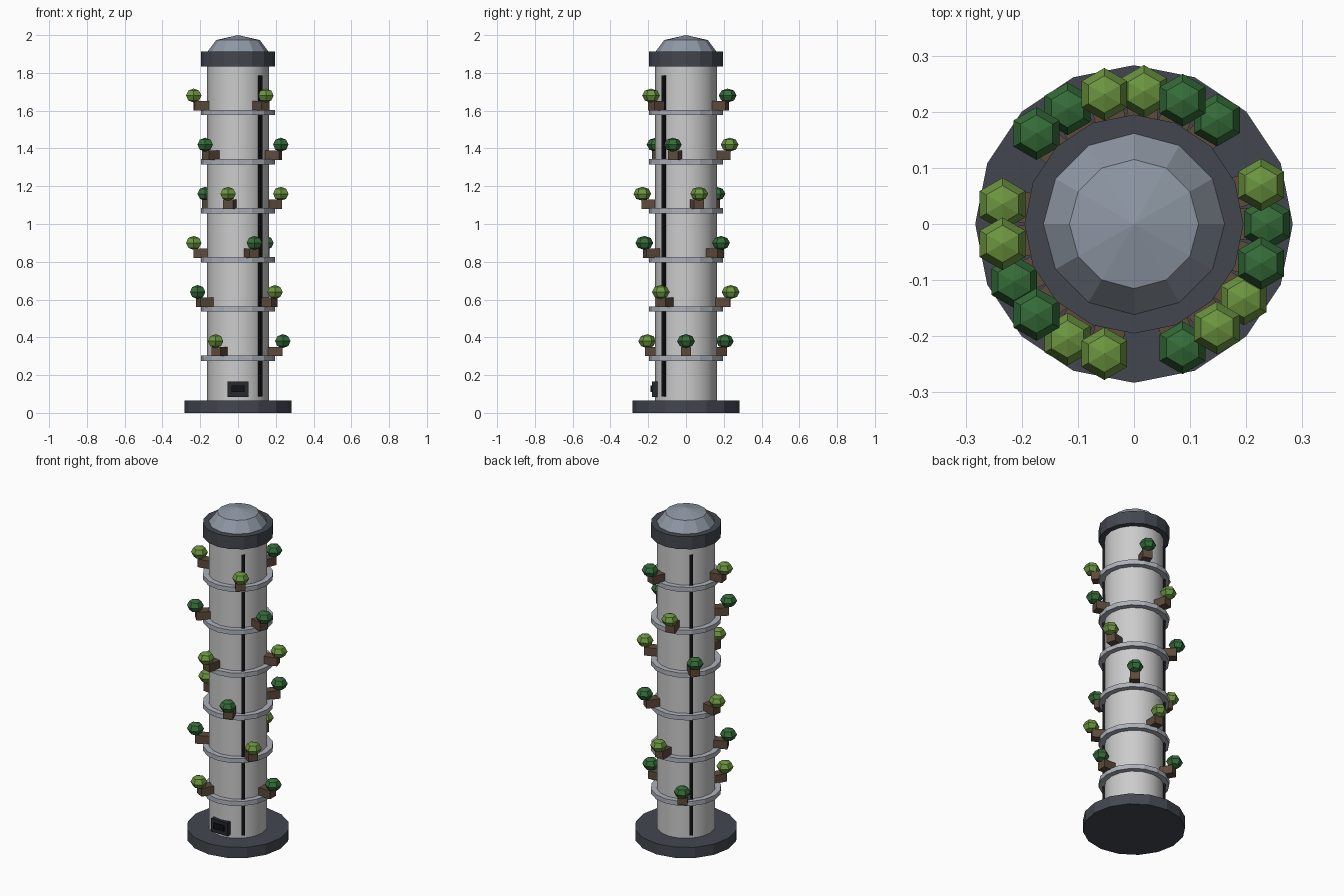
import bpy, bmesh
from math import sin, cos, pi, radians
from mathutils import Matrix, Vector

if "Cube" in bpy.data.objects:
    bpy.data.objects.remove(bpy.data.objects["Cube"])


def mat(name, r, g, b):
    m = bpy.data.materials.new(name)
    m.diffuse_color = (r, g, b, 1)
    m.use_nodes = True
    m.node_tree.nodes["Principled BSDF"].inputs["Base Color"].default_value = m.diffuse_color
    return m


SLATE = mat("slate", 0.055, 0.063, 0.078)
WHITE = mat("white", 0.75, 0.75, 0.76)
STEEL = mat("steel", 0.42, 0.44, 0.49)
DOME = mat("dome_grey", 0.27, 0.31, 0.37)
BLACK = mat("black", 0.006, 0.006, 0.008)
CHARCOAL = mat("charcoal", 0.02, 0.022, 0.026)
BROWN = mat("brown", 0.11, 0.07, 0.045)
LEAF = {"D": mat("dark_leaf", 0.035, 0.15, 0.04), "L": mat("light_leaf", 0.15, 0.3, 0.05)}


def finish(name, bm, material):
    bmesh.ops.recalc_face_normals(bm, faces=bm.faces)
    me = bpy.data.meshes.new(name)
    bm.to_mesh(me)
    bm.free()
    me.materials.append(material)
    ob = bpy.data.objects.new(name, me)
    bpy.context.collection.objects.link(ob)
    return ob


def lathe(name, profile, sides, material, centre=(0, 0, 0)):
    """Revolve (radius, z) points, first vertex on +y; zero radius makes a pole."""
    bm = bmesh.new()
    c = Vector(centre)
    rings = []
    for r, z in profile:
        n = sides if r else 1
        rings.append([bm.verts.new(c + Vector((r * sin(2 * pi * i / sides), r * cos(2 * pi * i / sides), z)))
                      for i in range(n)])
    for a, b in zip(rings, rings[1:]):
        for i in range(sides):
            j = (i + 1) % sides
            loop = [a[i % len(a)], a[j % len(a)], b[j % len(b)], b[i % len(b)]]
            bm.faces.new(list(dict.fromkeys(loop)))
    for ring in (rings[0], rings[-1]):
        if len(ring) > 1:
            bm.faces.new(ring)
    return finish(name, bm, material)


def box(name, size, radius, z, angle, material):
    """Box centred at a radius and angle, its x axis pointing outward."""
    bm = bmesh.new()
    m = Matrix.Rotation(angle, 4, "Z") @ Matrix.Translation((radius, 0, z)) @ Matrix.Diagonal((*size, 1))
    bmesh.ops.create_cube(bm, size=1, matrix=m)
    return finish(name, bm, material)


# Base, column, cap and dome
lathe("base", [(0.283, 0), (0.283, 0.065)], 16, SLATE)
column = lathe("column", [(0.163, 0.065), (0.163, 1.84)], 16, WHITE)
lathe("cap", [(0.195, 1.835), (0.195, 1.912)], 16, SLATE)
lathe("dome", [(0.163, 1.91), (0.115, 1.974), (0, 2.0)], 12, DOME)
for p in column.data.polygons:
    p.use_smooth = len(p.vertices) == 4

# Light strips on two opposite sides
for k, a in enumerate((-45, 135)):
    box(f"strip_{k}", (0.02, 0.02, 1.7), 0.163, 0.937, radians(a), BLACK)

# Service hatch with a raised panel
box("hatch", (0.03, 0.11, 0.08), 0.165, 0.125, -pi / 2, CHARCOAL)
box("hatch_panel", (0.02, 0.07, 0.035), 0.178, 0.128, -pi / 2, BLACK)

# Growing tiers: shelf ring plus three potted plants, each tier turned
for t, leaves in enumerate(("DDL", "LDL", "LDD", "LLD", "DLD", "DLL")):
    z = 0.29 + 0.26 * t
    lathe(f"shelf_{t}", [(0.195, z - 0.014), (0.195, z + 0.014)], 16, STEEL)
    for j, kind in enumerate(leaves):
        a = radians(600 / 7 * t + 120 * j)
        box(f"pot_{t}_{j}", (0.08, 0.055, 0.05), 0.195, z + 0.035, a, BROWN)
        r, h, q = 0.047, 0.037, 0.707
        lathe(f"plant_{t}_{j}", [(0, -h), (r * q, -h * q), (r, 0), (r * q, h * q), (0, h)], 6,
              LEAF[kind], (0.237 * cos(a), 0.237 * sin(a), z + 0.09))
